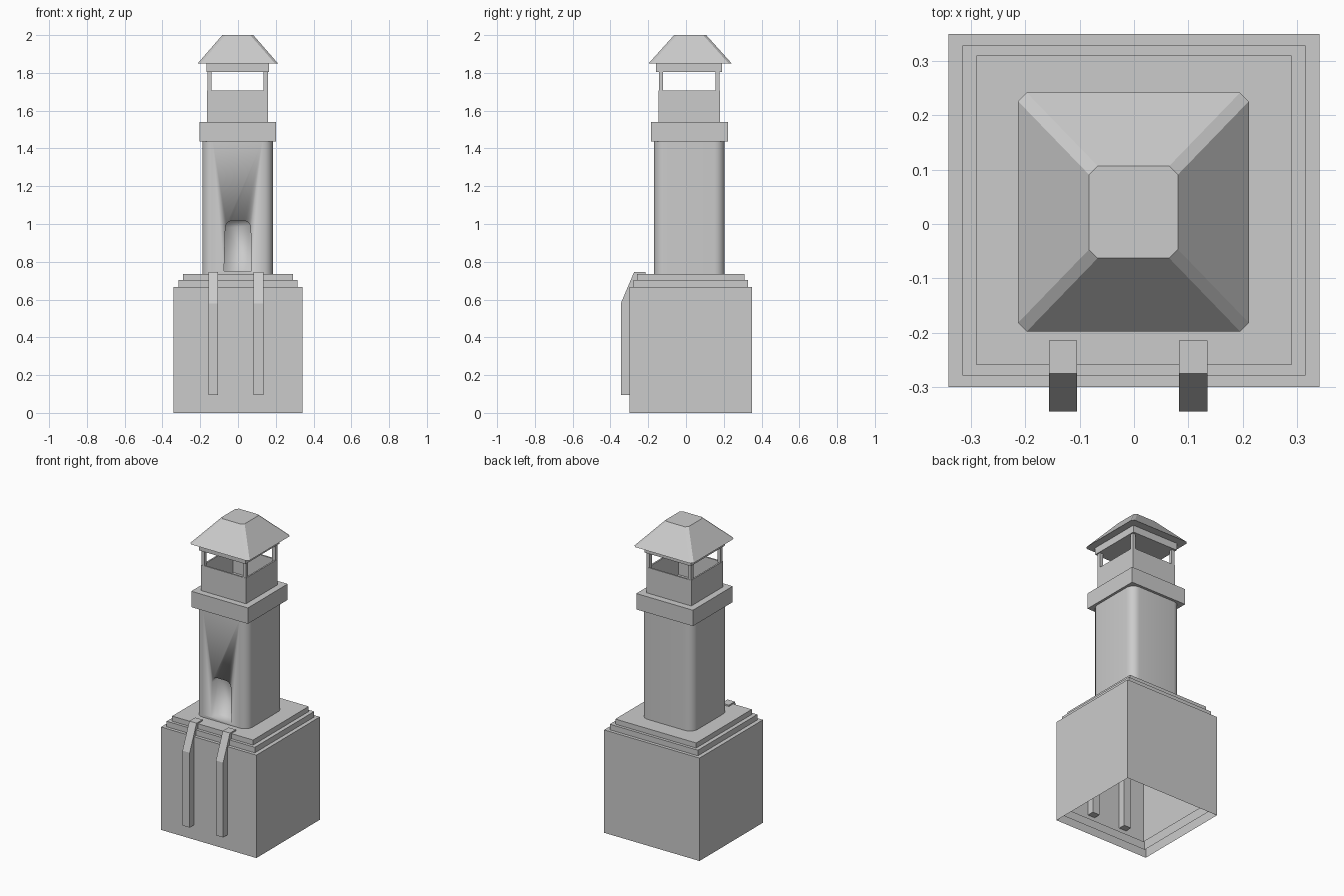
import bpy, bmesh, math

if "Cube" in bpy.data.objects:
    bpy.data.objects.remove(bpy.data.objects["Cube"])


def finish(name, bm, smooth=False):
    bmesh.ops.remove_doubles(bm, verts=bm.verts, dist=0.0002)
    bmesh.ops.recalc_face_normals(bm, faces=bm.faces)
    mesh = bpy.data.meshes.new(name)
    bm.to_mesh(mesh)
    bm.free()
    for p in mesh.polygons:
        p.use_smooth = smooth
    ob = bpy.data.objects.new(name, mesh)
    bpy.context.collection.objects.link(ob)
    return ob


def box(name, x, y, z, open_bottom=False, open_top=False):
    bm = bmesh.new()
    low = [bm.verts.new((a, b, z[0])) for a, b in
           ((x[0], y[0]), (x[1], y[0]), (x[1], y[1]), (x[0], y[1]))]
    top = [bm.verts.new((v.co.x, v.co.y, z[1])) for v in low]
    for i in range(4):
        j = (i + 1) % 4
        bm.faces.new((low[i], low[j], top[j], top[i]))
    if not open_bottom:
        bm.faces.new(low[::-1])
    if not open_top:
        bm.faces.new(top)
    return finish(name, bm)


# Stepped base: three nested shells, open underneath
box("base", (-.342, .342), (-.30, .35), (0, .667), open_bottom=True)
box("base_step_lower", (-.316, .316), (-.279, .329), (.035, .703), open_bottom=True)
box("base_step_upper", (-.29, .29), (-.26, .31), (.07, .736), open_bottom=True)

# Two straps with sloped tops on the front
for name, x0 in (("left_strap", -.157), ("right_strap", .083)):
    bm = bmesh.new()
    prof = [(-.345, .095), (-.345, .58), (-.275, .745), (-.215, .745), (-.215, .095)]
    f = bm.faces.new([bm.verts.new((x0, y, z)) for y, z in prof])
    g = bmesh.ops.extrude_face_region(bm, geom=[f])
    bmesh.ops.translate(bm, vec=(.052, 0, 0),
                        verts=[v for v in g["geom"] if isinstance(v, bmesh.types.BMVert)])
    finish(name, bm)

# Chimney stack: rounded-square wall with an arched niche in the front
XC, YC, H, R = -.002, .018, .187, .055
Z = (.736, .752, 1.44)
FRONT, FLAT, DEPTH = YC - H, H - R, .06
outline = []
for k in range(4):
    a0 = -math.pi / 2 + k * math.pi / 2
    sx, sy = ((1, -1), (1, 1), (-1, 1), (-1, -1))[k]
    for i in range(7):
        a = a0 + i * math.pi / 12
        outline.append((XC + sx * FLAT + R * math.cos(a), YC + sy * FLAT + R * math.sin(a)))
bm = bmesh.new()
for (xa, ya), (xb, yb) in zip(outline, outline[1:]):
    for za, zb in zip(Z, Z[1:]):
        bm.faces.new([bm.verts.new(c) for c in
                      ((xa, ya, za), (xb, yb, za), (xb, yb, zb), (xa, ya, zb))])
arch = [(-.074, Z[1])]
for cx, a0 in ((-.03, math.pi), (.03, math.pi / 2)):
    for i in range(6):
        a = a0 - i * math.pi / 10
        arch.append((cx + .037 * math.cos(a), .98 + .037 * math.sin(a)))
arch.append((.071, Z[1]))
xl, xr = XC - FLAT, XC + FLAT
panel = [(xl, Z[1])] + arch + [(xr, Z[1]), (xr, Z[2]), (xl, Z[2])]
bm.faces.new([bm.verts.new((x, FRONT, z)) for x, z in panel])
sill = [(xl, Z[0]), (xr, Z[0]), (xr, Z[1]), arch[-1], arch[0], (xl, Z[1])]
bm.faces.new([bm.verts.new((x, FRONT, z)) for x, z in sill])
rim = [bm.verts.new((x, FRONT, z)) for x, z in arch]
back = [bm.verts.new((x, FRONT + DEPTH, z)) for x, z in arch]
for i in range(len(arch)):
    j = (i + 1) % len(arch)
    bm.faces.new((rim[i], rim[j], back[j], back[i]))
bm.faces.new(back)
finish("chimney_stack", bm, smooth=True)

# Collar and hollow upper box
box("collar", (-.205, .201), (-.186, .222), (1.437, 1.54))
tube = box("flue_box", (-.163, .159), (-.145, .179), (1.54, 1.706), True, True)
mod = tube.modifiers.new("wall", 'SOLIDIFY')
mod.thickness, mod.offset = .014, -1

# Corner posts carrying the roof
for sx in (-1, 1):
    for sy in (-1, 1):
        px, py = -.002 + sx * .149, .017 + sy * .15
        box(f"{'back' if sy > 0 else 'front'}_{'right' if sx > 0 else 'left'}_post",
            (px - .011, px + .011), (py - .011, py + .011), (1.70, 1.81))

# Roof plate and chamfered hip roof
box("roof_plate", (-.168, .165), (-.158, .191), (1.804, 1.85))
bm = bmesh.new()
rings = []
for hx, hy, c, z in ((.2125, .22, .016, 1.85), (.082, .085, .016, 2.0)):
    pts = [(-hx + c, -hy), (hx - c, -hy), (hx, -hy + c), (hx, hy - c),
           (hx - c, hy), (-hx + c, hy), (-hx, hy - c), (-hx, -hy + c)]
    rings.append([bm.verts.new((x - .001, y + .022, z)) for x, y in pts])
lo, hi = rings
for i in range(8):
    j = (i + 1) % 8
    bm.faces.new((lo[i], lo[j], hi[j], hi[i]))
bm.faces.new(lo[::-1])
bm.faces.new(hi)
finish("roof", bm)
